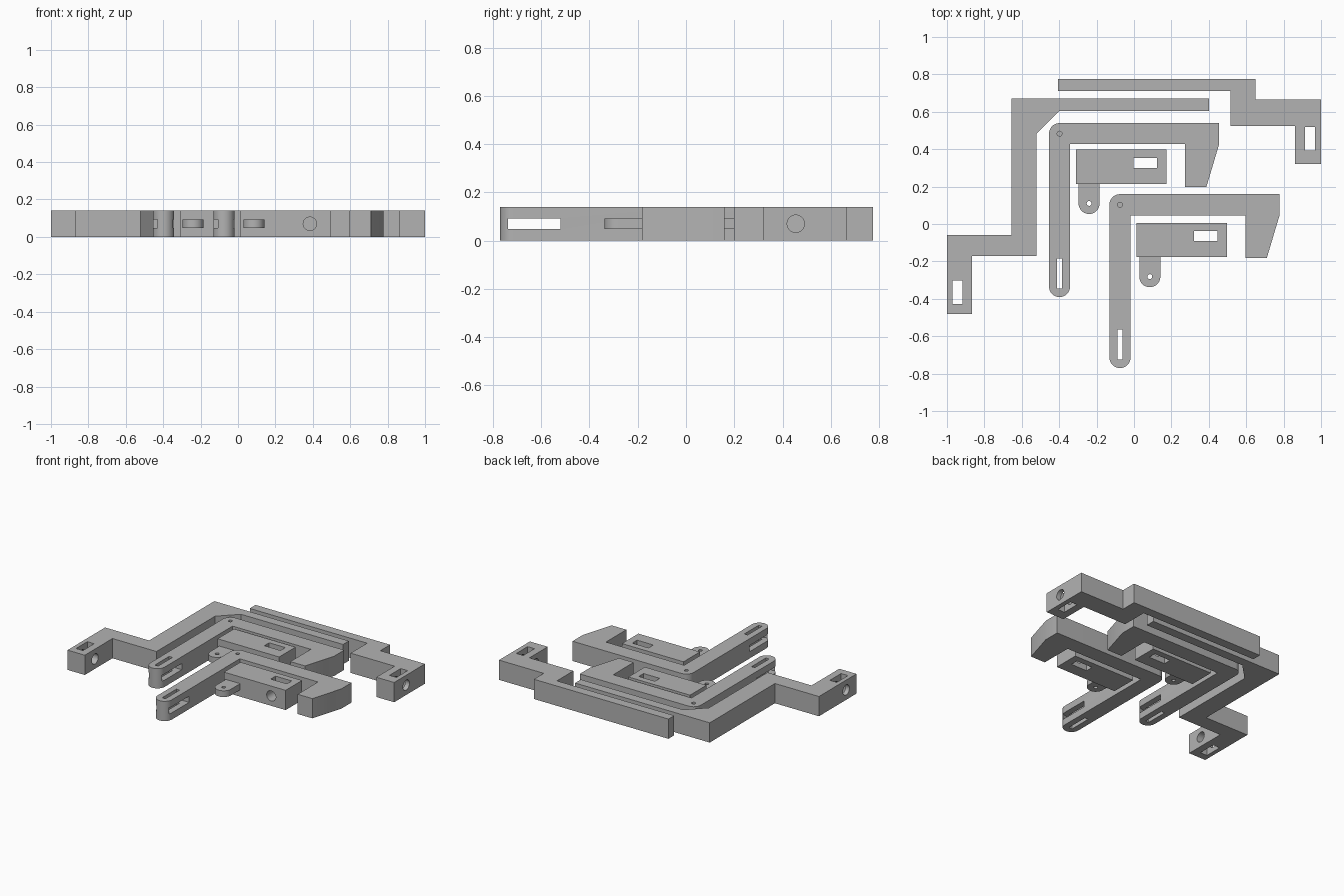
import bpy, bmesh, math
from mathutils import Matrix, Vector

if "Cube" in bpy.data.objects:
    bpy.data.objects.remove(bpy.data.objects["Cube"], do_unlink=True)

T = 0.14          # plate thickness
MID = T / 2
R = 0.0565        # half width of the lever arms and lugs
PIN = 0.013       # pin hole radius

grey = bpy.data.materials.new("plain grey")
grey.use_nodes = True
grey.diffuse_color = (0.45, 0.45, 0.45, 1)
grey.node_tree.nodes["Principled BSDF"].inputs["Base Color"].default_value = grey.diffuse_color


def make_object(name, bm):
    bmesh.ops.recalc_face_normals(bm, faces=bm.faces)
    mesh = bpy.data.meshes.new(name)
    bm.to_mesh(mesh)
    bm.free()
    mesh.materials.append(grey)
    obj = bpy.data.objects.new(name, mesh)
    bpy.context.collection.objects.link(obj)
    return obj


def prism(name, points, z0=0, z1=T):
    bm = bmesh.new()
    face = bm.faces.new([bm.verts.new((x, y, z0)) for x, y in points])
    top = bmesh.ops.extrude_face_region(bm, geom=[face])["geom"]
    verts = [g for g in top if isinstance(g, bmesh.types.BMVert)]
    bmesh.ops.translate(bm, verts=verts, vec=(0, 0, z1 - z0))
    return make_object(name, bm)


def box(x0, x1, y0, y1, z0=-0.1, z1=T + 0.1):
    return prism("cutter", [(x0, y0), (x1, y0), (x1, y1), (x0, y1)], z0, z1)


def rod(radius, length, centre, axis):
    bm = bmesh.new()
    turn = Vector((0, 0, 1)).rotation_difference(Vector(axis)).to_matrix().to_4x4()
    bmesh.ops.create_cone(bm, cap_ends=True, segments=32, radius1=radius, radius2=radius,
                          depth=length, matrix=Matrix.Translation(centre) @ turn)
    return make_object("cutter", bm)


def arc(cx, cy, r, start, end, steps=16):
    angles = [math.radians(start + (end - start) * i / steps) for i in range(steps + 1)]
    return [(cx + r * math.cos(a), cy + r * math.sin(a)) for a in angles]


def combine(obj, tools, operation="DIFFERENCE"):
    for tool in tools:
        mod = obj.modifiers.new("shape", "BOOLEAN")
        mod.operation, mod.solver, mod.object = operation, "EXACT", tool
    bpy.context.view_layer.update()
    graph = bpy.context.evaluated_depsgraph_get()
    mesh = bpy.data.meshes.new_from_object(obj.evaluated_get(graph))
    obj.modifiers.clear()
    obj.data = mesh
    for tool in tools:
        bpy.data.objects.remove(tool, do_unlink=True)


def finish(obj):
    obj.data.shade_smooth()
    obj.data.set_sharp_from_angle(angle=math.radians(30))


def bracket_cuts(x, y):
    # Nut pocket from above and screw hole from the side
    return [box(x - 0.027, x + 0.027, y - 0.063, y + 0.063),
            rod(0.036, 0.3, (x, y, MID), (1, 0, 0))]


# Outer rails with their mounting brackets
right_rail = prism("right_rail", [
    (-0.405, 0.775), (0.65, 0.775), (0.65, 0.665), (1, 0.665), (1, 0.32),
    (0.86, 0.32), (0.86, 0.525), (0.515, 0.525), (0.515, 0.71), (-0.405, 0.71)])
combine(right_rail, bracket_cuts(0.94, 0.455))
finish(right_rail)

left_rail = prism("left_rail", [
    (-0.655, 0.67), (0.4, 0.67), (0.4, 0.605), (-0.4, 0.605), (-0.52, 0.485),
    (-0.52, -0.17), (-0.865, -0.17), (-0.865, -0.48), (-1, -0.48), (-1, -0.06), (-0.655, -0.06)])
combine(left_rail, bracket_cuts(-0.943, -0.365))
finish(left_rail)


def lever(name, x, y):
    # Hooked lever, placed by its corner pin hole
    foot = y - 0.817
    outline = arc(x, y, R, 180, 90, 8)
    outline += [(x + 0.853, y + R), (x + 0.853, y - 0.057), (x + 0.785, y - 0.285),
                (x + 0.67, y - 0.285), (x + 0.67, y - R), (x + R, y - R)]
    outline += arc(x, foot, R, 0, -180)
    obj = prism(name, outline)
    side_slot = prism("cutter", [
        (x - 0.1, foot - 0.065), (x + R, foot - 0.022), (x + 0.1, foot - 0.022),
        (x + 0.1, foot + 0.193), (x - 0.1, foot + 0.193)], MID - 0.022, MID + 0.022)
    combine(obj, [side_slot,
                  box(x - PIN, x + PIN, foot - 0.01, foot + 0.15),
                  rod(PIN, 0.2, (x, y, 0.14), (0, 0, 1))])
    finish(obj)


def slider(name, x, y):
    # Block with a thin rounded lug, placed by the lug pin hole
    obj = prism(name, [(x - 0.07, y + 0.104), (x + 0.413, y + 0.104),
                       (x + 0.413, y + 0.288), (x - 0.07, y + 0.288)])
    lug = prism("lug", [(x + R, y + 0.15), (x - R, y + 0.15)] + arc(x, y, R, 180, 360),
                MID - 0.022, MID + 0.022)
    combine(obj, [lug], "UNION")
    combine(obj, [box(x + 0.236, x + 0.363, y + 0.19, y + 0.244),
                  rod(0.036, 0.3, (x + 0.3, y + 0.2, MID), (0, 1, 0)),
                  rod(PIN, 0.4, (x, y, MID), (0, 0, 1))])
    finish(obj)


# Two matching lever and slider pairs
for label, dx, dy in (("rear", 0, 0), ("front", 0.323, -0.38)):
    lever(label + "_lever", -0.398 + dx, 0.483 + dy)
    slider(label + "_slider", -0.24 + dx * 1.005, 0.11 + dy * 1.03)
